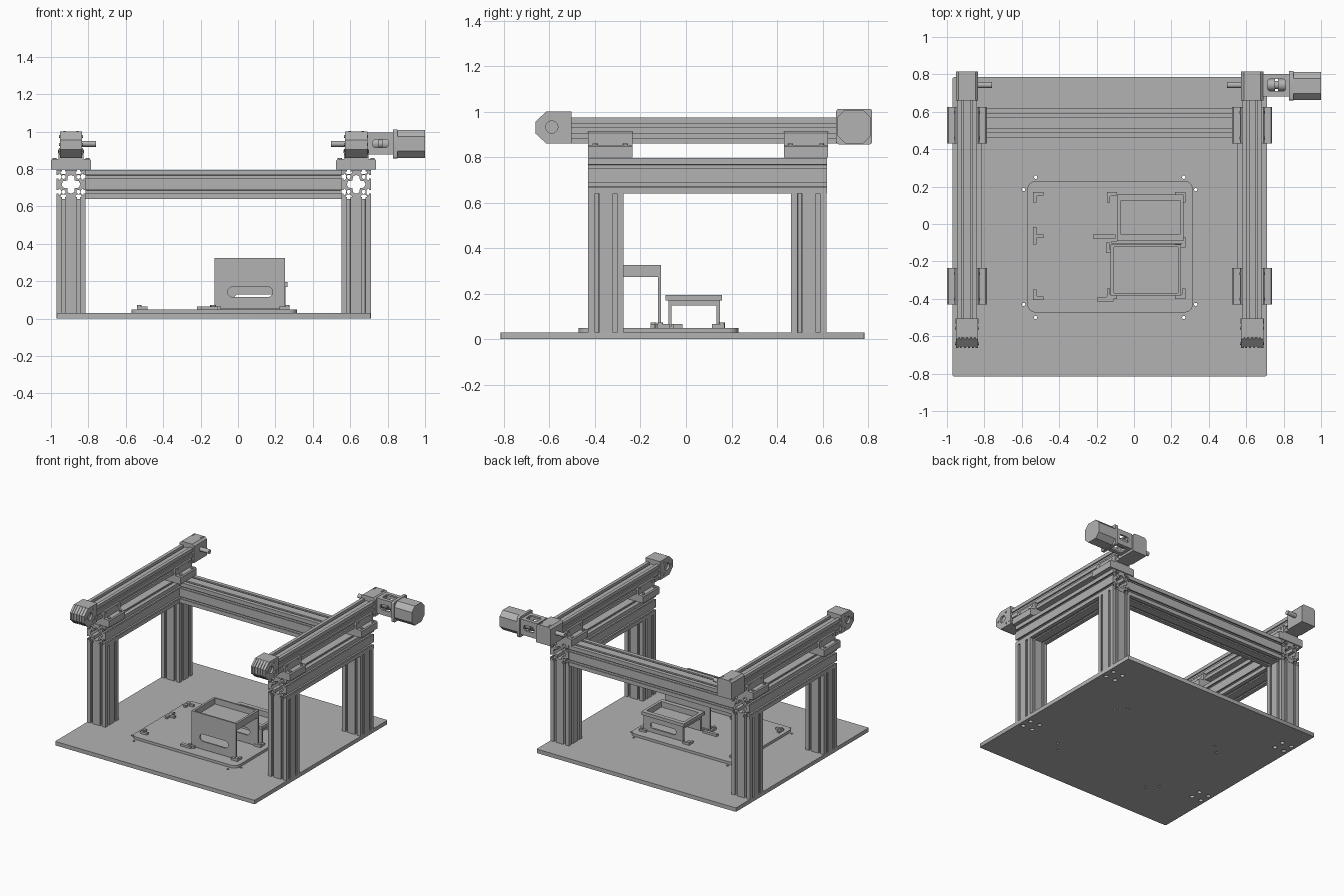
import bpy, bmesh, math
from mathutils import Matrix, Vector

cube = bpy.data.objects.get("Cube")
if cube:
    bpy.data.objects.remove(cube, do_unlink=True)

grey = bpy.data.materials.new("aluminium_grey")
grey.use_nodes = True
colour = (0.45, 0.45, 0.45, 1)
grey.diffuse_color = colour
grey.node_tree.nodes["Principled BSDF"].inputs["Base Color"].default_value = colour

# Maps a flat outline to world space: (x,y) along Z, (x,z) along Y, (y,z) along X
FRAMES = {
    "Z": Matrix.Identity(3),
    "Y": Matrix(((1, 0, 0), (0, 0, -1), (0, 1, 0))),
    "X": Matrix(((0, 0, 1), (1, 0, 0), (0, 1, 0))),
}
parts = []


def extrude(name, axis, a, b, *loops):
    """Extrude an outline (further loops are holes) along axis from a to b."""
    curve = bpy.data.curves.new(name, "CURVE")
    curve.dimensions = "2D"
    curve.fill_mode = "BOTH"
    curve.extrude = abs(b - a) / 2
    for loop in loops:
        spline = curve.splines.new("POLY")
        spline.points.add(len(loop) - 1)
        for p, co in zip(spline.points, loop):
            p.co = (co[0], co[1], 0, 1)
        spline.use_cyclic_u = True
    temp = bpy.data.objects.new(name, curve)
    bpy.context.collection.objects.link(temp)
    dg = bpy.context.evaluated_depsgraph_get()
    mesh = bpy.data.meshes.new_from_object(temp.evaluated_get(dg))
    bpy.data.objects.remove(temp, do_unlink=True)
    shift = Vector([(a + b) / 2 if k == axis else 0 for k in "XYZ"])
    bm = bmesh.new()
    bm.from_mesh(mesh)
    bm.transform(Matrix.Translation(shift) @ FRAMES[axis].to_4x4())
    bmesh.ops.remove_doubles(bm, verts=bm.verts, dist=1e-5)
    bmesh.ops.recalc_face_normals(bm, faces=bm.faces)
    bm.to_mesh(mesh)
    bm.free()
    mesh.materials.clear()
    mesh.materials.append(grey)
    obj = bpy.data.objects.new(name, mesh)
    bpy.context.collection.objects.link(obj)
    parts.append(obj)
    return obj


def circle(x, y, r, n=20):
    return [(x + r * math.cos(2 * math.pi * i / n), y + r * math.sin(2 * math.pi * i / n)) for i in range(n)]


def rect(x0, x1, y0, y1, r=0.0, n=6):
    """Rectangle with corner radius r; n=1 gives chamfers."""
    if r == 0:
        return [(x0, y0), (x1, y0), (x1, y1), (x0, y1)]
    corners = [(x1 - r, y1 - r), (x0 + r, y1 - r), (x0 + r, y0 + r), (x1 - r, y0 + r)]
    return [(cx + r * math.cos(math.pi / 2 * (q + i / n)), cy + r * math.sin(math.pi / 2 * (q + i / n)))
            for q, (cx, cy) in enumerate(corners) for i in range(n + 1)]


def box(name, x0, x1, y0, y1, z0, z1):
    return extrude(name, "Z", z0, z1, rect(x0, x1, y0, y1))


HALF, CORE = 0.078, 0.04
SIGNS = [(i, j) for i in (-1, 1) for j in (-1, 1)]


def slotted(cx, cy):
    """Square framing profile: two T-slots per side, core holes, star-shaped hollow."""
    side = [(-HALF, HALF)]
    tslot = [(-0.009, 0), (-0.009, 0.01), (-0.017, 0.01), (-0.017, 0.016), (-0.008, 0.024)]
    for s in (-CORE, CORE):
        side += [(s + u, HALF - d) for u, d in tslot]
        side += [(s - u, HALF - d) for u, d in reversed(tslot)]
    outer = []
    for q in range(4):
        rot = Matrix.Rotation(-q * math.pi / 2, 2)
        outer += [rot @ Vector(p) for p in side]
    outer = [(cx + p[0], cy + p[1]) for p in outer]
    radii = (0.05, 0.046, 0.028, 0.046)
    star = [(cx + radii[i % 4] * math.cos(i * math.pi / 8), cy + radii[i % 4] * math.sin(i * math.pi / 8))
            for i in range(16)]
    cores = [circle(cx + i * CORE, cy + j * CORE, 0.011, 12) for i, j in SIGNS]
    return [outer, star] + cores


SIDES = {"right": -0.893, "left": 0.632}
ENDS = {"front": -0.352, "rear": 0.54}

# Base plate with screw holes under the legs and around the deck
holes = [circle(x + i * CORE, y + j * CORE, 0.016, 16)
         for x in SIDES.values() for y in ENDS.values() for i, j in SIGNS]
for i, j in SIGNS:
    holes.append(circle(-0.13 + i * 0.396, -0.125 + j * 0.375, 0.009, 12))
    holes.append(circle(-0.13 + i * 0.46, -0.123 + j * 0.307, 0.009, 12))
extrude("base_plate", "Z", 0, 0.03, rect(-0.97, 0.71, -0.815, 0.785, 0.008, 2), *holes)
extrude("deck_plate", "Z", 0.03, 0.05, rect(-0.57, 0.315, -0.473, 0.23, 0.045))

# Frame: legs, side beams and rear cross beam
for s, x in SIDES.items():
    for e, y in ENDS.items():
        extrude(f"{e}_{s}_leg", "Z", 0.03, 0.64, *slotted(x, y))
    extrude(f"{s}_side_beam", "Y", -0.43, 0.62, *slotted(x, 0.718))
extrude("rear_cross_beam", "X", SIDES["right"] + HALF, SIDES["left"] - HALF, *slotted(ENDS["rear"], 0.718))

# Linear drives on both side beams
RAIL = [(0.02, 0.86), (0.053, 0.86), (0.053, 0.884), (0.042, 0.884), (0.042, 0.902), (0.053, 0.902),
        (0.053, 0.93), (0.044, 0.93), (0.044, 0.948), (0.053, 0.948), (0.053, 0.974),
        (0.028, 0.974), (0.028, 0.952)]
CLAMP = [(0.107, 0.798), (0.107, 0.846), (0.1, 0.853), (0.066, 0.853), (0.066, 0.905), (0.06, 0.912)]
FRONT_CAP = [(-0.662, 0.956), (-0.614, 1.0), (-0.504, 1.0), (-0.504, 0.86), (-0.614, 0.86), (-0.662, 0.904)]
REAR_CAP = [(0.06, 0.86), (0.06, 0.985), (0.045, 1.0)]


def mirrored(half, x):
    return [(x + u, z) for u, z in half] + [(x - u, z) for u, z in reversed(half)]


for s, x in SIDES.items():
    extrude(f"{s}_rail", "Y", -0.51, 0.665, mirrored(RAIL, x))
    box(f"{s}_belt", x - 0.018, x + 0.018, -0.51, 0.665, 0.95, 0.962)
    for e, y0, y1 in (("front", -0.43, -0.235), ("rear", 0.43, 0.625)):
        extrude(f"{e}_{s}_clamp", "Y", y0, y1, mirrored(CLAMP, x))
        for i in (-1, 1):
            for y in (y0 + 0.03, y1 - 0.03):
                extrude("clamp_bolt", "Z", 0.85, 0.86, circle(x + i * 0.088, y, 0.011, 12))
                extrude("clamp_side_bolt", "X", x + i * 0.06, x + i * 0.069, circle(y, 0.893, 0.008, 12))
    # Idler cap at the front: cheeks with a bearing hole round a core block
    for i in (-1, 1):
        extrude(f"{s}_idler_cheek", "X", x + i * 0.045, x + i * 0.06, FRONT_CAP, circle(-0.59, 0.932, 0.027))
        for y, z in ((-0.638, 0.932), (-0.555, 0.975), (-0.555, 0.885)):
            extrude("idler_bolt", "X", x + i * 0.058, x + i * 0.064, circle(y, z, 0.008, 12))
    extrude(f"{s}_idler_core", "X", x - 0.045, x + 0.045,
            [(y + (0.006 if y < -0.6 else 0), z) for y, z in FRONT_CAP])
    for k in range(4):
        u = x - 0.033 + k * 0.022
        extrude("idler_rib", "X", u - 0.005, u + 0.005, FRONT_CAP)
    box(f"{s}_tensioner", x - 0.062, x + 0.062, -0.535, -0.505, 0.885, 0.91)
    # Drive cap at the rear
    extrude(f"{s}_drive_cap", "Y", 0.66, 0.815, mirrored(REAR_CAP, x))
    for i in (-1, 1):
        for y in (0.78, 0.8):
            extrude("drive_cap_bolt", "Z", 0.995, 1.004, circle(x + i * 0.035, y, 0.006, 10))
    inward = 1 if x < 0 else -1
    extrude(f"{s}_drive_shaft", "X", x, x + inward * 0.135, circle(0.743, 0.935, 0.016))

# Motor with coupling housing on the left drive
for z0, z1 in ((0.877, 0.889), (0.983, 0.995)):
    extrude("coupling_window_plate", "Z", z0, z1, rect(0.69, 0.83, 0.682, 0.803),
            rect(0.715, 0.81, 0.71, 0.775, 0.015, 4))
for y0, y1 in ((0.682, 0.696), (0.789, 0.803)):
    extrude("coupling_side_plate", "Y", y0, y1, rect(0.69, 0.83, 0.889, 0.983),
            rect(0.72, 0.805, 0.915, 0.957, 0.015, 4))
extrude("coupling_end_plate", "X", 0.69, 0.703, rect(0.682, 0.803, 0.877, 0.995))
for x0, x1 in ((0.705, 0.755), (0.77, 0.83)):
    extrude("coupling_hub", "X", x0, x1, circle(0.743, 0.935, 0.032))
extrude("coupling_insert", "X", 0.69, 0.83, circle(0.743, 0.935, 0.022))
extrude("motor_flange", "X", 0.83, 0.852, rect(0.66, 0.818, 0.856, 1.012, 0.012, 3))
extrude("motor_body", "X", 0.852, 1.0, rect(0.664, 0.814, 0.86, 1.008, 0.035, 1))

# Front holder: slotted front and back walls joined by a shallow tray
for y0, y1 in ((-0.382, -0.37), (-0.122, -0.11)):
    extrude("tall_holder_wall", "Y", y0, y1, rect(-0.125, 0.252, 0.055, 0.325),
            rect(-0.055, 0.185, 0.115, 0.17, 0.027))
for x0, x1 in ((-0.125, -0.108), (0.235, 0.252)):
    box("tall_holder_side", x0, x1, -0.37, -0.122, 0.272, 0.325)
box("tall_holder_floor", -0.108, 0.235, -0.37, -0.122, 0.272, 0.28)

# Rear holder: low walls under a flanged rim
for y0, y1 in ((-0.077, -0.063), (0.135, 0.149)):
    extrude("low_holder_wall", "Y", y0, y1, rect(-0.08, 0.255, 0.055, 0.17),
            rect(-0.02, 0.195, 0.085, 0.13, 0.022))
inner = rect(-0.07, 0.245, -0.055, 0.125)
extrude("low_holder_rim", "Z", 0.17, 0.195, rect(-0.092, 0.265, -0.09, 0.158), inner)
extrude("low_holder_ledge", "Z", 0.147, 0.17, rect(-0.08, 0.255, -0.077, 0.149), inner)
box("low_holder_floor", -0.07, 0.245, -0.055, 0.125, 0.147, 0.153)


# Corner clips that locate the holders on the deck
def clip(x, y, sx, sy):
    arm, t = 0.055, 0.018
    shape = [(0, 0), (arm, 0), (arm, t), (t, t), (t, arm), (0, arm)]
    extrude("corner_clip", "Z", 0.05, 0.066, [(x + sx * u, y + sy * v) for u, v in shape])
    extrude("clip_screw", "Z", 0.05, 0.074, circle(x + sx * 0.012, y + sy * 0.012, 0.013, 12))


for y, sy in ((0.17, -1), (-0.405, 1)):
    clip(-0.54, y, 1, sy)
for x, y, sx, sy in ((-0.145, 0.17, 1, -1), (0.275, 0.17, -1, -1), (0.275, -0.125, -1, 1),
                     (0.275, -0.4, -1, 1), (-0.145, -0.4, 1, 1), (-0.15, -0.155, 1, 1)):
    clip(x, y, sx, sy)
box("left_tee_clip", -0.54, -0.522, -0.11, -0.015, 0.05, 0.066)
box("left_tee_arm", -0.522, -0.485, -0.075, -0.055, 0.05, 0.066)
box("middle_clip_arm", -0.22, -0.1, -0.078, -0.055, 0.05, 0.066)
box("middle_clip_bar", -0.12, 0.275, -0.104, -0.09, 0.05, 0.062)
box("front_clip_arm", -0.195, -0.11, -0.415, -0.39, 0.05, 0.066)

# Smooth the round parts, keeping edges sharp
bpy.ops.object.select_all(action="DESELECT")
for obj in parts:
    obj.select_set(True)
bpy.context.view_layer.objects.active = parts[0]
bpy.ops.object.shade_smooth_by_angle(angle=math.radians(32))
